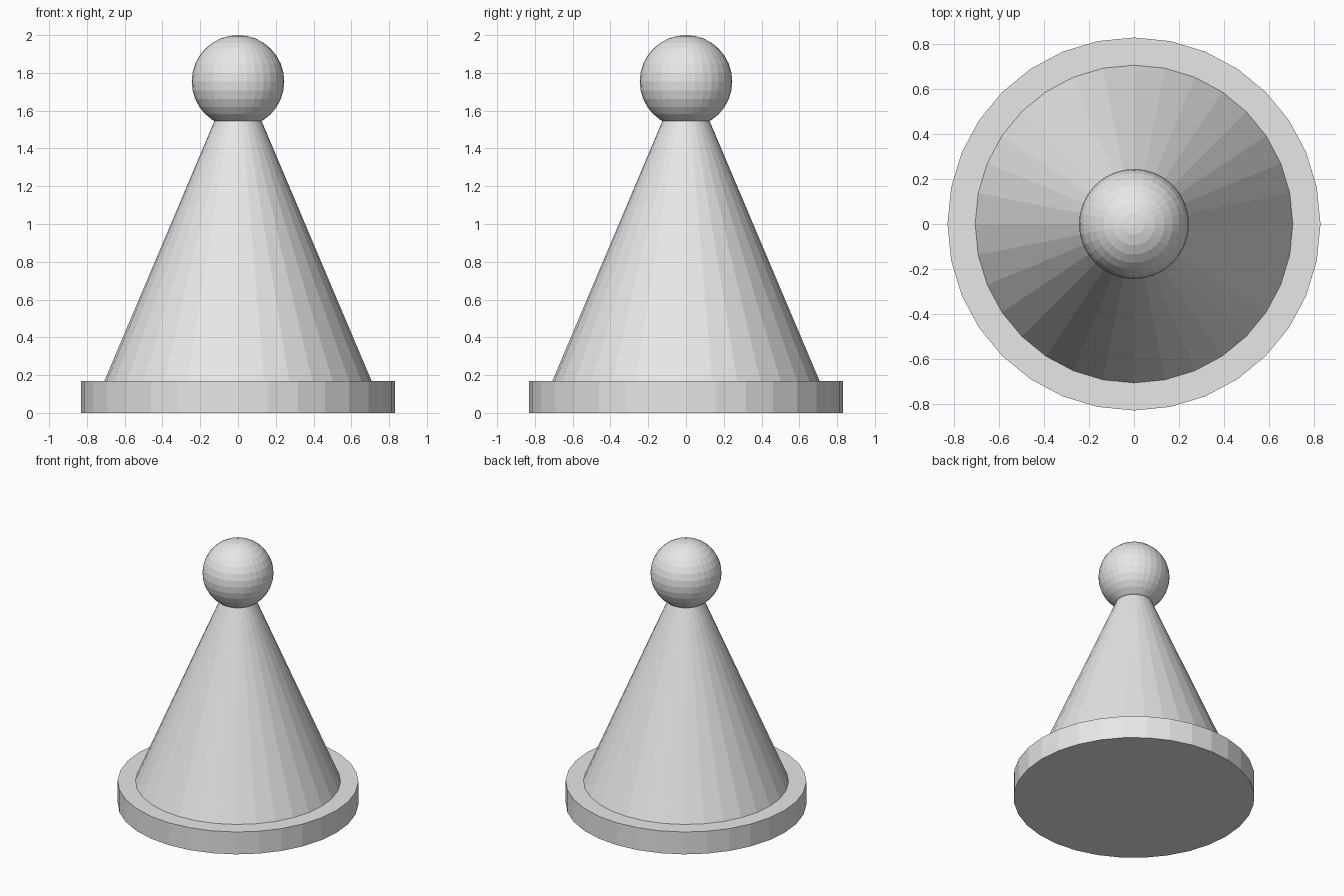
import bpy

cube = bpy.data.objects.get("Cube")
if cube:
    bpy.data.objects.remove(cube, do_unlink=True)

# Single plain grey material
grey = bpy.data.materials.new("light_grey")
grey.use_nodes = True
colour = (0.8, 0.8, 0.8, 1.0)
grey.diffuse_color = colour
grey.node_tree.nodes["Principled BSDF"].inputs["Base Color"].default_value = colour

SIDES = 32
BASE_HEIGHT = 0.17
BALL_RADIUS = 0.245


def finish(name):
    """Name the active object and give it the material."""
    obj = bpy.context.object
    obj.name = name
    obj.data.materials.append(grey)
    bpy.ops.object.shade_flat()


# Round base plate
bpy.ops.mesh.primitive_cylinder_add(
    vertices=SIDES, radius=0.83, depth=BASE_HEIGHT, location=(0, 0, BASE_HEIGHT / 2))
finish("base_disc")

# Tapering body, sunk into the base with its tip inside the ball
bottom, tip = BASE_HEIGHT / 2, 1.84
bpy.ops.mesh.primitive_cone_add(
    vertices=SIDES, radius1=0.743, radius2=0, depth=tip - bottom,
    location=(0, 0, (tip + bottom) / 2))
finish("cone_body")

# Ball on top
bpy.ops.mesh.primitive_uv_sphere_add(
    segments=SIDES, ring_count=16, radius=BALL_RADIUS, location=(0, 0, 2 - BALL_RADIUS))
finish("ball_head")
